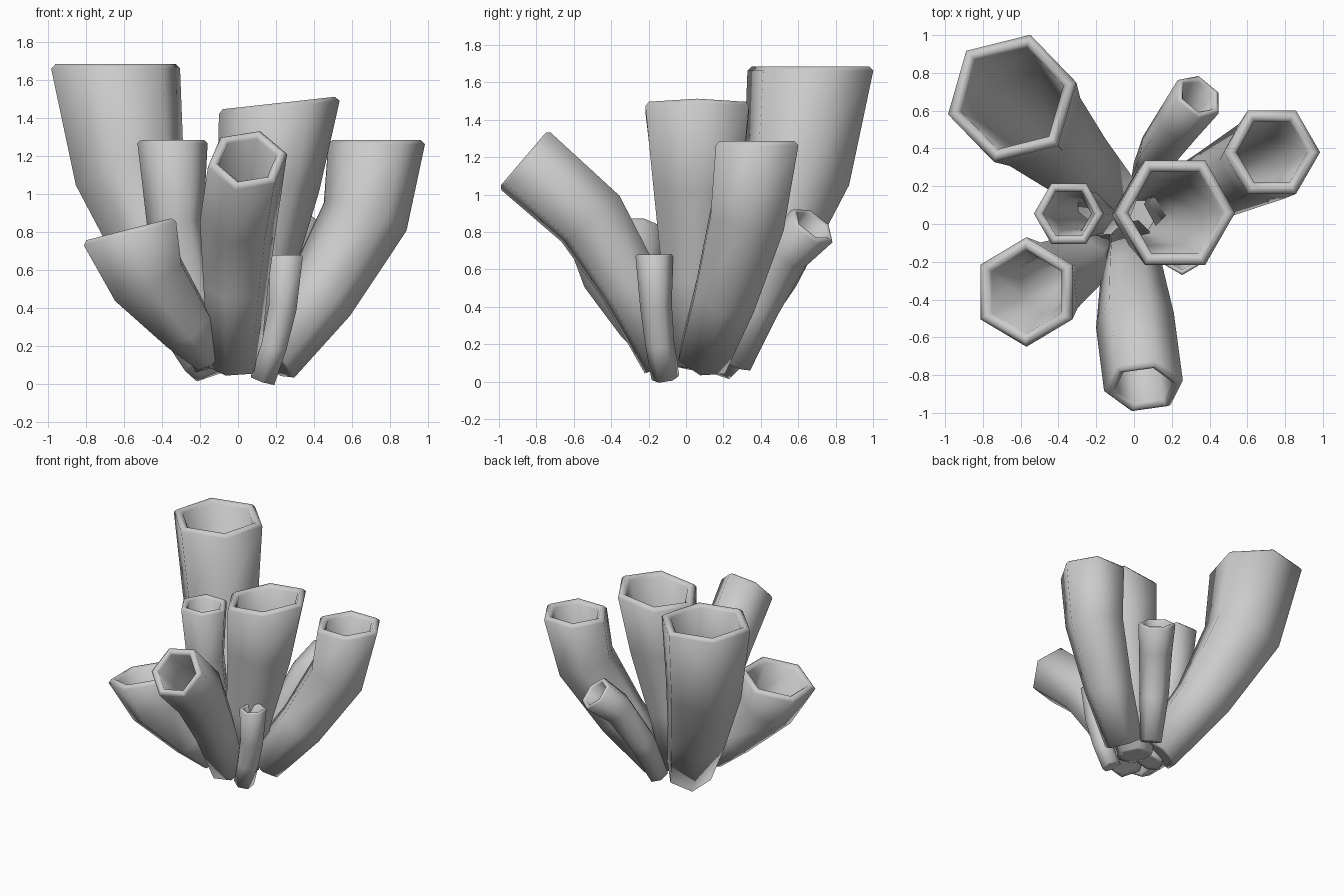
import bpy, bmesh, math
from mathutils import Vector

if "Cube" in bpy.data.objects:
    bpy.data.objects.remove(bpy.data.objects["Cube"])

SIDES = 6


def tube(name, rings, phi, end=None):
    """Hollow six-sided tube; rings = (x, y, z, radius) from base to mouth."""
    pts = [Vector(r[:3]) for r in rings]
    rad = [r[3] for r in rings]
    n = len(pts)
    nor = []
    for i in range(n):
        a = (pts[i] - pts[i - 1]).normalized() if i else Vector()
        b = (pts[i + 1] - pts[i]).normalized() if i < n - 1 else Vector()
        nor.append((a + b).normalized())
    nor[-1] = Vector(end or (0, 0, 1)).normalized()
    wall = min(0.07, 0.27 * rad[-1])
    bev = wall * 0.33
    top, up, big = pts[-1], nor[-1], rad[-1]

    # outer wall, rounded rim, inner wall
    loops = [(pts[i], nor[i], rad[i]) for i in range(n - 1)]
    loops += [(top - up * bev, up, big), (top, up, big - bev),
              (top, up, big - wall + bev), (top - up * bev, up, big - wall)]
    loops += [(pts[i], nor[i], rad[i] - min(wall, 0.3 * rad[i]))
              for i in range(n - 2, -1, -1)]

    bm = bmesh.new()
    vs = []
    for p, d, r in loops:
        q = Vector((0, 0, 1)).rotation_difference(d)
        row = []
        for k in range(SIDES):
            a = math.radians(phi) + 2 * math.pi * k / SIDES
            row.append(bm.verts.new(p + q @ Vector((r * math.cos(a), r * math.sin(a), 0))))
        vs.append(row)
    for i in range(len(vs)):
        lo, hi = vs[i], vs[(i + 1) % len(vs)]
        for k in range(SIDES):
            j = (k + 1) % SIDES
            bm.faces.new((lo[k], lo[j], hi[j], hi[k])).smooth = True
    bmesh.ops.recalc_face_normals(bm, faces=bm.faces)
    # floor of the tube
    bm.faces.new(vs[-1][::-1])
    me = bpy.data.meshes.new(name)
    bm.to_mesh(me)
    bm.free()
    ob = bpy.data.objects.new(name, me)
    bpy.context.collection.objects.link(ob)


# tall wide tube, back left
tube("tube_back_left", [(-.12, .13, .12, .175), (-.36, .38, .57, .23),
                        (-.57, .59, 1.10, .30), (-.645, .665, 1.685, .35)], 14)
# upright centre tube
tube("tube_centre", [(.02, .04, .09, .14), (.08, .05, .55, .20),
                     (.16, .06, 1.05, .27), (.215, .06, 1.48, .32)], 0, (-.11, 0, 1))
# curved right tube
tube("tube_right", [(.175, .09, .12, .15), (.43, .21, .46, .19),
                    (.67, .33, .88, .23), (.73, .38, 1.285, .255)], 0)
# short flared tube, front left
tube("tube_front_left", [(-.15, -.12, .13, .09), (-.27, -.20, .30, .16),
                         (-.48, -.32, .56, .23), (-.575, -.36, .815, .29)], 30, (-.25, 0, .97))
# front tube leaning forward
tube("tube_front", [(-.02, -.10, .10, .14), (-.01, -.30, .52, .175),
                    (.005, -.51, .87, .21), (.05, -.87, 1.19, .213)], 12, (0, -.76, .65))
# narrow upright tube, left
tube("tube_left", [(-.13, .03, .09, .10), (-.24, .05, .45, .12),
                   (-.33, .055, .85, .15), (-.345, .055, 1.285, .185)], 0)
# thin tube, back right
tube("tube_back_right", [(.06, .27, .09, .08), (.13, .39, .40, .11),
                         (.24, .54, .69, .125), (.345, .68, .84, .14)], 20, (.45, .55, .7))
# smallest tube, front right
tube("tube_small", [(.13, -.11, .02, .075), (.19, -.14, .20, .078),
                    (.235, -.16, .40, .085), (.255, -.17, .68, .10)], 30)
